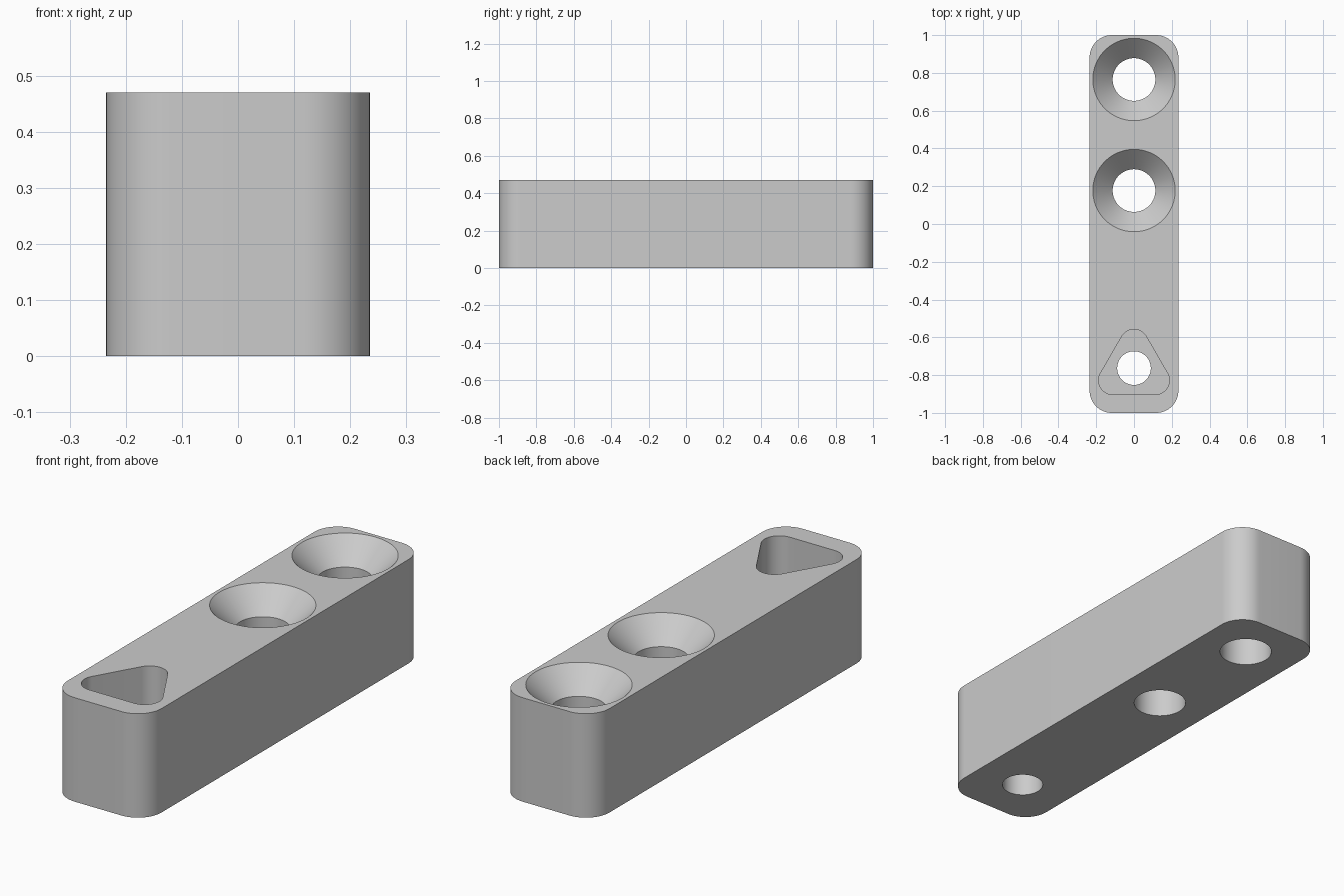
import bpy
import bmesh
from math import cos, sin, pi

default = bpy.data.objects.get("Cube")
if default:
    bpy.data.objects.remove(default, do_unlink=True)

WIDTH, LENGTH, HEIGHT = 0.47, 2.0, 0.47

grey = bpy.data.materials.new("light grey")
grey.use_nodes = True
grey.diffuse_color = (0.6, 0.6, 0.6, 1)
grey.node_tree.nodes["Principled BSDF"].inputs["Base Color"].default_value = grey.diffuse_color


def rounded(centres, radius, y=0, steps=64):
    """Outline of equal arcs around corner centres listed counter-clockwise."""
    n = len(centres)
    arc = 2 * pi / n
    points = []
    for i, (cx, cy, middle) in enumerate(centres):
        count = steps // n
        last = count if n > 1 else count - 1
        for k in range(last + 1):
            a = middle - arc / 2 + arc * k / count
            points.append((cx + radius * cos(a), y + cy + radius * sin(a)))
    return points


def circle(radius, y):
    return rounded([(0, 0, 0)], radius, y, 96)


def loft(name, sections):
    """Closed solid through matching outlines, each given with its height."""
    bm = bmesh.new()
    rings = [[bm.verts.new((x, y, z)) for x, y in outline] for outline, z in sections]
    bm.faces.new(list(reversed(rings[0])))
    bm.faces.new(rings[-1])
    n = len(rings[0])
    for low, high in zip(rings, rings[1:]):
        for i in range(n):
            j = (i + 1) % n
            bm.faces.new((low[i], low[j], high[j], high[i]))
    mesh = bpy.data.meshes.new(name)
    bm.to_mesh(mesh)
    bm.free()
    mesh.materials.append(grey)
    obj = bpy.data.objects.new(name, mesh)
    bpy.context.collection.objects.link(obj)
    return obj


# Block with rounded upright corners
corner = 0.118
dx, dy = WIDTH / 2 - corner, LENGTH / 2 - corner
outline = rounded([(sx * dx, sy * dy, a * pi / 4) for sx, sy, a in
                   ((1, 1, 1), (-1, 1, 3), (-1, -1, 5), (1, -1, 7))], corner)
block = loft("mounting_block", [(outline, 0), (outline, HEIGHT)])

cutters = []

# Countersunk screw holes, with 45 degree cones
hole, sink, over = 0.113, 0.218, 0.05
for i, y in enumerate((0.765, 0.177)):
    cutters.append(loft(f"screw_hole_cutter_{i + 1}", [
        (circle(hole, y), -over),
        (circle(hole, y), HEIGHT - (sink - hole)),
        (circle(sink + over, y), HEIGHT + over)]))

# Rounded triangular pocket with a small hole through its floor
pocket_y, reach, depth = -0.763, 0.13, 0.235
angles = [pi / 2 + i * 2 * pi / 3 for i in range(3)]
triangle = rounded([(reach * cos(a), reach * sin(a), a) for a in angles],
                   0.075, pocket_y, 72)
cutters.append(loft("pocket_cutter", [(triangle, HEIGHT - depth), (triangle, HEIGHT + over)]))
small = circle(0.089, pocket_y)
cutters.append(loft("small_hole_cutter", [(small, -over), (small, HEIGHT - depth + over)]))

# Cut the block and discard the cutters
bpy.ops.object.select_all(action="DESELECT")
block.select_set(True)
bpy.context.view_layer.objects.active = block
for cutter in cutters:
    cutter.hide_render = True
    mod = block.modifiers.new(cutter.name, "BOOLEAN")
    mod.operation = "DIFFERENCE"
    mod.solver = "EXACT"
    mod.object = cutter
    bpy.ops.object.modifier_apply(modifier=mod.name)
    bpy.data.objects.remove(cutter, do_unlink=True)

bpy.ops.object.shade_smooth_by_angle(angle=pi / 6)
